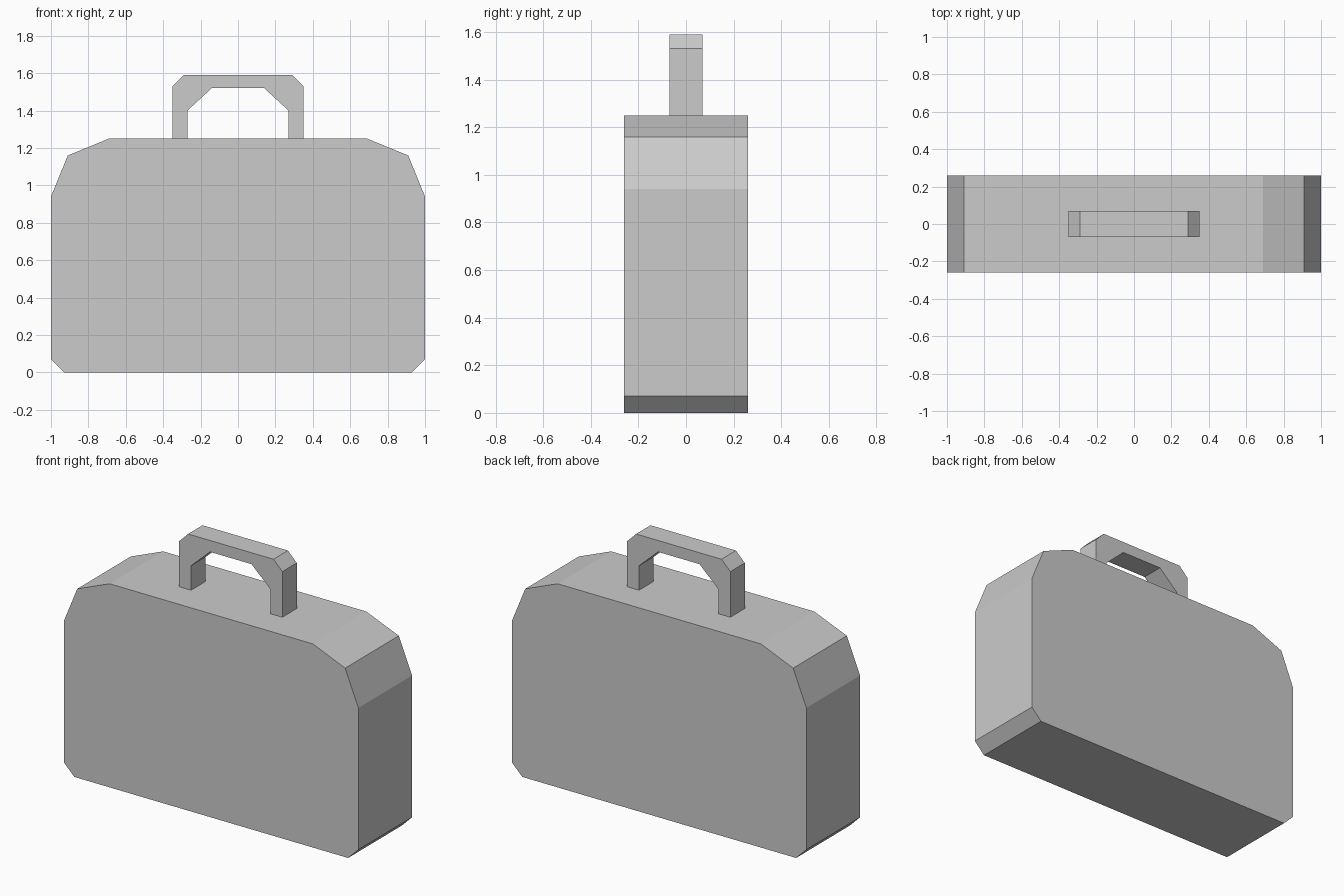
import bpy
import bmesh

if "Cube" in bpy.data.objects:
    bpy.data.objects.remove(bpy.data.objects["Cube"])


def extrude_profile(name, half, depth):
    """Mirror a right-half x/z outline across x = 0 and extrude it along y."""
    outline = half + [(-x, z) for x, z in reversed(half)]
    bm = bmesh.new()
    face = bm.faces.new([bm.verts.new((x, -depth / 2, z)) for x, z in outline])
    res = bmesh.ops.extrude_face_region(bm, geom=[face])
    moved = [v for v in res["geom"] if isinstance(v, bmesh.types.BMVert)]
    bmesh.ops.translate(bm, verts=moved, vec=(0, depth, 0))
    # keep the front cap if the extrusion removed it
    front = [v for v in bm.verts if v.co.y < 0]
    if not any(all(v.co.y < 0 for v in f.verts) for f in bm.faces):
        bmesh.ops.contextual_create(bm, geom=front)
    bmesh.ops.recalc_face_normals(bm, faces=bm.faces)
    mesh = bpy.data.meshes.new(name)
    bm.to_mesh(mesh)
    bm.free()
    obj = bpy.data.objects.new(name, mesh)
    bpy.context.collection.objects.link(obj)
    return obj


# Case body: small bottom chamfers, two-step rounded top corners
extrude_profile("case_body", [
    (0.93, 0), (1.0, 0.07), (1.0, 0.94), (0.91, 1.16), (0.69, 1.25),
], 0.52)

# Handle: arch with chamfered outer and inner corners
inner = [(0.14, 1.52), (0.27, 1.40), (0.27, 1.25)]
outer = [(0.35, 1.25), (0.35, 1.53), (0.29, 1.59)]
extrude_profile("handle", inner + outer, 0.14)
